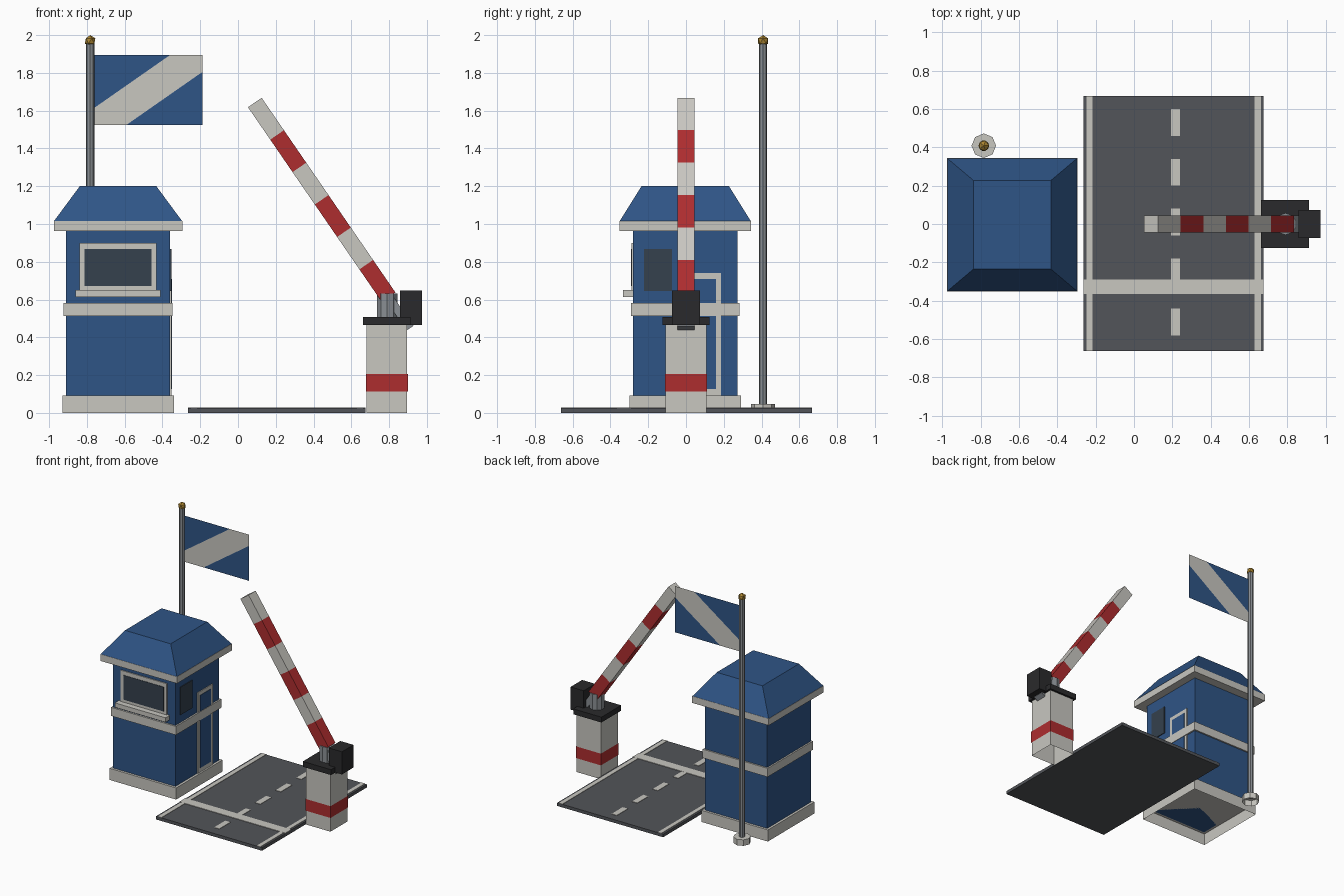
import bpy, bmesh, math
from mathutils import Vector, Matrix

cube = bpy.data.objects.get("Cube")
if cube:
    bpy.data.objects.remove(cube, do_unlink=True)


def material(name, r, g, b):
    m = bpy.data.materials.new(name)
    m.use_nodes = True
    m.diffuse_color = (r, g, b, 1)
    bsdf = next(n for n in m.node_tree.nodes if n.type == 'BSDF_PRINCIPLED')
    bsdf.inputs["Base Color"].default_value = (r, g, b, 1)
    bsdf.inputs["Roughness"].default_value = 0.8
    return m


BLUE = material("blue paint", 0.028, 0.09, 0.24)
WHITE = material("off white", 0.58, 0.57, 0.53)
RED = material("red paint", 0.42, 0.026, 0.028)
DARK = material("dark iron", 0.023, 0.023, 0.025)
ASPHALT = material("asphalt", 0.085, 0.09, 0.1)
GLASS = material("dark glass", 0.035, 0.052, 0.075)
METAL = material("grey metal", 0.25, 0.27, 0.29)
GOLD = material("gold", 0.4, 0.23, 0.03)


def finish(name, bm, *mats):
    mesh = bpy.data.meshes.new(name)
    bm.to_mesh(mesh)
    bm.free()
    for m in mats:
        mesh.materials.append(m)
    ob = bpy.data.objects.new(name, mesh)
    bpy.context.collection.objects.link(ob)
    return ob


def box_mesh(x, y, z):
    """Box between the (low, high) pairs on each axis."""
    bm = bmesh.new()
    bmesh.ops.create_cube(bm, size=1)
    for v in bm.verts:
        v.co = [(p[0] + p[1]) / 2 + c * (p[1] - p[0]) for p, c in zip((x, y, z), v.co)]
    return bm


def open_bottom(bm):
    bm.normal_update()
    faces = [f for f in bm.faces if f.normal.z < -0.9]
    bmesh.ops.delete(bm, geom=faces, context='FACES')


def box(name, x, y, z, mat, hollow=False):
    bm = box_mesh(x, y, z)
    if hollow:
        open_bottom(bm)
    return finish(name, bm, mat)


def around(c, half):
    return (c - half, c + half)


def cylinder(name, x, y, z, radius, sides, mat, hollow=False):
    bm = bmesh.new()
    bmesh.ops.create_cone(bm, cap_ends=True, segments=sides, radius1=radius, radius2=radius,
                          depth=z[1] - z[0],
                          matrix=Matrix.Translation((x, y, sum(z) / 2)))
    if hollow:
        open_bottom(bm)
    return finish(name, bm, mat)


def cut(bm, point, normal):
    bmesh.ops.bisect_plane(bm, geom=bm.verts[:] + bm.edges[:] + bm.faces[:],
                           plane_co=point, plane_no=normal)


# Booth
BX, BY = -0.635, -0.004
def booth_slab(name, half, z, mat, hollow=False):
    return box(name, around(BX, half), around(BY, half), z, mat, hollow)

booth_slab("booth_plinth", 0.295, (0, 0.093), WHITE, True)
booth_slab("booth_walls", 0.276, (0.093, 0.965), BLUE)
booth_slab("booth_belt", 0.288, (0.513, 0.582), WHITE)
box("booth_eave", around(BX, 0.34), around(BY, 0.348), (0.963, 1.017), WHITE)

bm = box_mesh(around(BX, 0.338), around(BY, 0.346), (1.017, 1.2))
for v in bm.verts:
    if v.co.z > 1.1:
        v.co.x = BX + (v.co.x - BX) * 0.6
        v.co.y = BY + (v.co.y - BY) * 0.67
finish("booth_roof", bm, BLUE)

# Front window
front = BY - 0.276
box("front_window_frame", around(BX, 0.204), (front - 0.008, front), (0.645, 0.9), WHITE)
box("front_window_glass", around(BX, 0.178), (front - 0.011, front), (0.672, 0.868), GLASS)
box("front_window_sill", around(BX, 0.225), (front - 0.053, front), (0.614, 0.65), WHITE)

# Side window and door
side = BX + 0.276
box("side_window_glass", (side, side + 0.006), (-0.222, -0.074), (0.645, 0.868), GLASS)
box("door_frame", (side, side + 0.006), (-0.005, 0.185), (0.093, 0.74), WHITE)
box("door_panel", (side, side + 0.009), (0.022, 0.158), (0.127, 0.71), BLUE)

# Road with painted lines
ROAD_X, ROAD_Y, TOP = (-0.264, 0.676), (-0.662, 0.667), 0.025
box("road", ROAD_X, ROAD_Y, (0, TOP), ASPHALT)
for name, x in (("left_edge_line", 0.645), ("right_edge_line", -0.232)):
    box(name, around(x, 0.016), ROAD_Y, (TOP, TOP + 0.003), WHITE)
for i in range(5):
    box(f"centre_dash_{i + 1}", around(0.217, 0.023), around(0.53 - 0.26 * i, 0.07),
        (TOP, TOP + 0.003), WHITE)
box("stop_line", ROAD_X, (-0.365, -0.29), (TOP, TOP + 0.004), WHITE)

# Barrier post
PX = 0.788
box("barrier_post", around(PX, 0.108), around(0, 0.108), (0, 0.468), WHITE, True)
bm = box_mesh(around(PX, 0.111), around(0, 0.111), (0.112, 0.206))
bm.normal_update()
bmesh.ops.delete(bm, geom=[f for f in bm.faces if abs(f.normal.z) > 0.9], context='FACES')
finish("post_red_band", bm, RED)
box("post_cap", around(PX, 0.125), around(0, 0.125), (0.465, 0.508), DARK)
cylinder("pivot_drum", 0.79, 0, (0.508, 0.632), 0.057, 10, METAL)
box("counterweight", (0.857, 0.973), around(0, 0.073), (0.466, 0.648), DARK)

# Raised arm, built along local x from its foot and striped by length
FOOT, LENGTH, STRIPES = Vector((0.797, 0, 0.613)), 1.25, 6
step = LENGTH / STRIPES
tilt = Matrix.Translation(FOOT) @ Matrix.Rotation(math.radians(180 + 55.5), 4, 'Y')
if (tilt @ Vector((1, 0, 0))).z < FOOT.z:
    tilt = Matrix.Translation(FOOT) @ Matrix.Rotation(math.radians(180 - 55.5), 4, 'Y')
bm = box_mesh((0, LENGTH), around(0, 0.045), around(0, 0.044))
for i in range(1, STRIPES):
    cut(bm, (i * step, 0, 0), (1, 0, 0))
for f in bm.faces:
    i = min(int(f.calc_center_median().x / step), STRIPES - 1)
    f.material_index = i % 2
bm.transform(tilt)
finish("barrier_arm", bm, RED, WHITE)

bm = box_mesh((-0.2, 0.02), around(0, 0.044), around(0, 0.022))
bm.transform(tilt)
finish("arm_tail", bm, METAL)

# Flagpole
FX, FY = -0.783, 0.408
cylinder("flagpole_base", FX, FY, (0, 0.048), 0.064, 8, WHITE, True)
cylinder("flagpole", FX, FY, (0.04, 1.96), 0.022, 8, METAL)
bm = bmesh.new()
bmesh.ops.create_icosphere(bm, subdivisions=1, radius=0.031,
                           matrix=Matrix.Translation((FX, FY, 1.969)))
finish("flagpole_finial", bm, GOLD)

# Flag sheet with a diagonal stripe
left, right, low, high = -0.765, -0.187, 1.525, 1.895
bm = bmesh.new()
bm.faces.new([bm.verts.new((x, FY, z)) for x, z in
              ((left, low), (right, low), (right, high), (left, high))])
upper, lower = Vector((left, FY, 1.612)), Vector((right, FY, 1.806))
across = Vector((-0.572, 0, 0.82))
for p in (upper, lower):
    cut(bm, p, across)
for f in bm.faces:
    c = f.calc_center_median()
    f.material_index = int((c - upper).dot(across) < 0 < (c - lower).dot(across))
finish("flag", bm, BLUE, WHITE)
